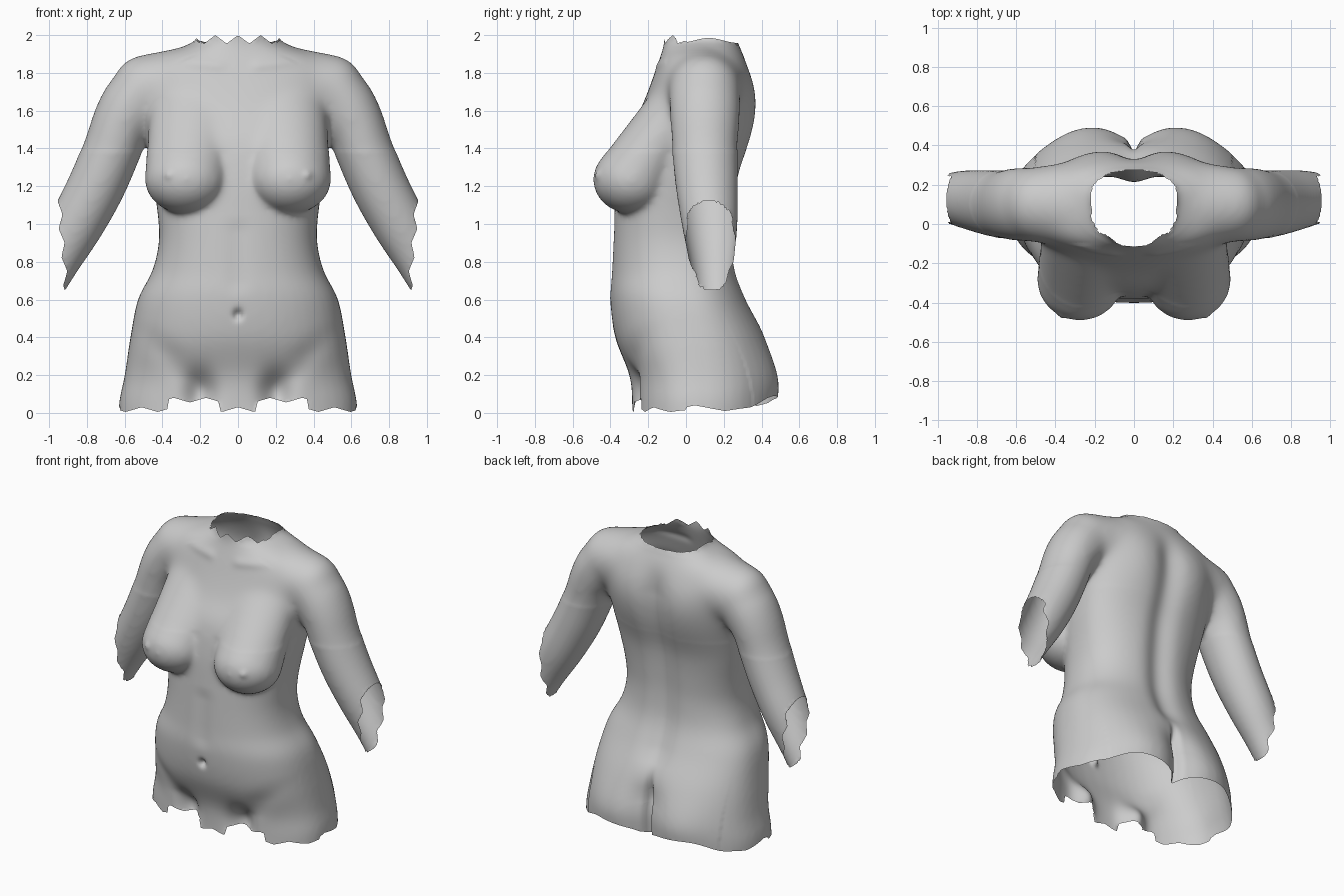
import bpy, bmesh, math
from mathutils import Vector

if "Cube" in bpy.data.objects:
    bpy.data.objects.remove(bpy.data.objects["Cube"])

bm = bmesh.new()
N = 48


def loft(rings):
    """Skin a closed tube through equal-length rings of points."""
    vs = [[bm.verts.new(p) for p in r] for r in rings]
    for a, b in zip(vs, vs[1:]):
        for i in range(N):
            j = (i + 1) % N
            bm.faces.new((a[i], a[j], b[j], b[i]))
    bm.faces.new(vs[0][::-1])
    bm.faces.new(vs[-1])


def hull(blobs, side):
    """Closed convex skin stretched over ellipsoids (x, y, z, rx, ry, rz)."""
    vs = []
    for x, y, z, a, b, c in blobs:
        for i in range(1, 18):
            for j in range(32):
                u, w = math.pi * i / 18, math.pi * j / 16
                vs.append(bm.verts.new(((x + a * math.sin(u) * math.cos(w)) * side,
                                        y + b * math.sin(u) * math.sin(w), z + c * math.cos(u))))
    bmesh.ops.convex_hull(bm, input=vs)
    bmesh.ops.delete(bm, geom=[v for v in vs if v.is_valid and not v.link_faces], context='VERTS')


def spline(keys, steps=5):
    """Catmull-Rom interpolation of tuples."""
    k = [keys[0]] + keys + [keys[-1]]
    out = []
    for i in range(1, len(k) - 2):
        for s in range(steps):
            t = s / steps
            out.append(tuple(0.5 * (2 * b + (c - a) * t + (2 * a - 5 * b + 4 * c - d) * t * t
                                    + (3 * b - a - 3 * c + d) * t ** 3)
                             for a, b, c, d in zip(k[i - 1], k[i], k[i + 1], k[i + 2])))
    return out + [keys[-1]]


def spow(v, e):
    return math.copysign(abs(v) ** e, v)


def g(v, c, w):
    return math.exp(-((v - c) / w) ** 2)


def ramp(v, a, b):
    t = min(1, max(0, (v - a) / (b - a)))
    return t * t * (3 - 2 * t)


def tri(v, p):
    return abs((v / p) % 1 - .5) * 2


# trunk: height, half width, front y, back y, y of widest point
trunk = [(-0.12, .63, -.29, .47, .06), (0.05, .63, -.285, .485, .06), (0.2, .60, -.30, .485, .06),
         (0.4, .57, -.375, .425, .04), (0.6, .53, -.402, .325, 0), (0.75, .455, -.395, .27, -.03),
         (0.9, .42, -.388, .255, -.05), (1.05, .425, -.38, .26, -.04), (1.25, .455, -.365, .285, 0),
         (1.45, .48, -.325, .345, .04), (1.6, .505, -.245, .37, .07), (1.72, .53, -.195, .365, .08),
         (1.82, .51, -.16, .335, .09), (1.89, .43, -.135, .305, .1), (1.94, .29, -.12, .285, .12),
         (1.98, .22, -.115, .265, .14), (2.06, .2, -.115, .26, .14)]
rings = []
for z, w, yf, yb, yc in spline(trunk):
    ring, e = [], .86 + .14 * ramp(z, 1.85, 1.96)
    for i in range(N):
        a = 2 * math.pi * i / N
        c, s = spow(math.cos(a), e), spow(math.sin(a), e)
        ring.append((w * c, yc + s * ((yb - yc) if s > 0 else (yc - yf)), z))
    rings.append(ring)
loft(rings)

# arms: x, y, z, in-plane radius, depth radius
arm = [(.36, .09, 1.78, .10, .14), (.47, .095, 1.72, .165, .185), (.555, .10, 1.64, .168, .19),
       (.615, .10, 1.54, .158, .185), (.665, .10, 1.4, .154, .175), (.75, .11, 1.2, .152, .165),
       (.855, .125, 1.0, .145, .148), (.965, .135, .8, .125, .12), (1.06, .14, .62, .11, .11)]
path = spline(arm)
for side in (1, -1):
    rings = []
    for k, (x, y, z, r, d) in enumerate(path):
        p, q = path[max(k - 1, 0)], path[min(k + 1, len(path) - 1)]
        t = Vector((q[0] - p[0], 0, q[2] - p[2])).normalized()
        n = Vector((-t.z, 0, t.x))
        ring = []
        for i in range(N):
            a = 2 * math.pi * i / N
            v = Vector((x, y, z)) + n * r * math.cos(a) + Vector((0, d * math.sin(a), 0))
            ring.append((v.x * side, v.y, v.z))
        rings.append(ring)
    loft(rings)
    # bust sloping up into the chest, and shoulder bridging trunk and arm
    hull([(.275, -.285, 1.235, .218, .207, .182), (.22, -.04, 1.6, .25, .15, .2)], side)
    hull([(.5, .10, 1.705, .17, .19, .19), (.23, .095, 1.74, .2, .235, .205)], side)
    hull([(.5, .10, 1.705, .17, .19, .185), (.615, .10, 1.5, .14, .18, .1)], side)
bmesh.ops.recalc_face_normals(bm, faces=bm.faces)

mesh = bpy.data.meshes.new("torso")
bm.to_mesh(mesh)
bm.free()
torso = bpy.data.objects.new("torso", mesh)
bpy.context.collection.objects.link(torso)

# fuse the parts into one skin
rm = torso.modifiers.new("fuse", 'REMESH')
rm.mode = 'VOXEL'
rm.voxel_size = 0.014
sm = torso.modifiers.new("soften", 'SMOOTH')
sm.factor = 0.5
sm.iterations = 18
dg = bpy.context.evaluated_depsgraph_get()
fused = bpy.data.meshes.new_from_object(torso.evaluated_get(dg))
torso.modifiers.clear()
torso.data = fused

bm = bmesh.new()
bm.from_mesh(fused)
# relax the upper chest and shoulders further, away from the lower bust fold
upper = [v for v in bm.verts if 1.38 < v.co.z < 1.93]
for _ in range(25):
    bmesh.ops.smooth_vert(bm, verts=upper, factor=.5, use_axis_x=True, use_axis_y=True, use_axis_z=True)
for v in bm.verts:
    x, y, z = v.co
    ax = abs(x)
    dy = 0
    if y > .12 and ax < .5:
        # spine furrow, cleft, shoulder blades, buttocks
        dy -= .04 * g(x, 0, .09) * ramp(z, .35, .6) * (1 - ramp(z, 1.65, 1.9))
        dy -= (.06 * g(x, 0, .11) + .06 * g(x, 0, .025)) * (1 - ramp(z, .25, .5))
        dy += .012 * g(ax, .22, .12) * g(z, 1.6, .2)
        dy += .025 * g(ax, .3, .16) * g(z, .15, .2)
    elif y < -.1 and ax < .6:
        # groin creases, navel, midline, collar bones
        dy += .085 * g(ax, .2, .08) * g(z, .1, .11)
        dy += .014 * g(ax - .2, (z - .1) * .8, .09) * ramp(z, .08, .2) * (1 - ramp(z, .3, .5))
        dy += .035 * g(x, 0, .022) * g(z, .52, .026)
        dy += .008 * g(x, 0, .06) * ramp(z, .6, .7) * (1 - ramp(z, .95, 1.05))
        dy -= .012 * g(ax, .37, .022) * g(z, 1.26, .022)
        dy -= .008 * g(z, 1.84 + .12 * (ax - .1), .03) * ramp(ax, .04, .12) * (1 - ramp(ax, .2, .4))
    v.co.y += dy


def hem(x, y):
    """Height of the ragged lower edge."""
    if y < 0:
        return .005 + .025 * tri(x, .17) + (.05 if .1 < abs(x) < .37 else 0)
    return .01 + .03 * tri(y + abs(x) * .4, .3) + .05 * ramp(y, .33, .47)


def sleeve(z):
    """Sideways reach of the broken arm ends."""
    return .925 + .03 * ramp(z, .65, 1.1) - .025 * tri(z, .15)


def neck(x, y):
    """Height of the ragged neckline."""
    return 1.955 + (.045 * tri(x, .12) if y < 0 else .03 * g(y, .12, .1))


def outside(p):
    x, y, z = p
    return z < hem(x, y) or z > neck(x, y) and abs(x) < .3 or z < 1.3 and abs(x) > sleeve(z)


bmesh.ops.delete(bm, geom=[f for f in bm.faces if outside(f.calc_center_median())], context='FACES')
# pull the torn edges onto their outlines
for v in bm.verts:
    if v.is_boundary:
        x, y, z = v.co
        if z > 1.7:
            v.co.z = neck(x, y)
        elif abs(x) > .8:
            v.co.x = math.copysign(sleeve(z), x)
        else:
            v.co.z = hem(x, y)
for f in bm.faces:
    f.smooth = True
bm.to_mesh(fused)
bm.free()

# one plain grey
mat = bpy.data.materials.new("plain_grey")
mat.diffuse_color = (.6, .6, .6, 1)
mat.use_nodes = True
mat.node_tree.nodes["Principled BSDF"].inputs["Base Color"].default_value = mat.diffuse_color
fused.materials.clear()
fused.materials.append(mat)
